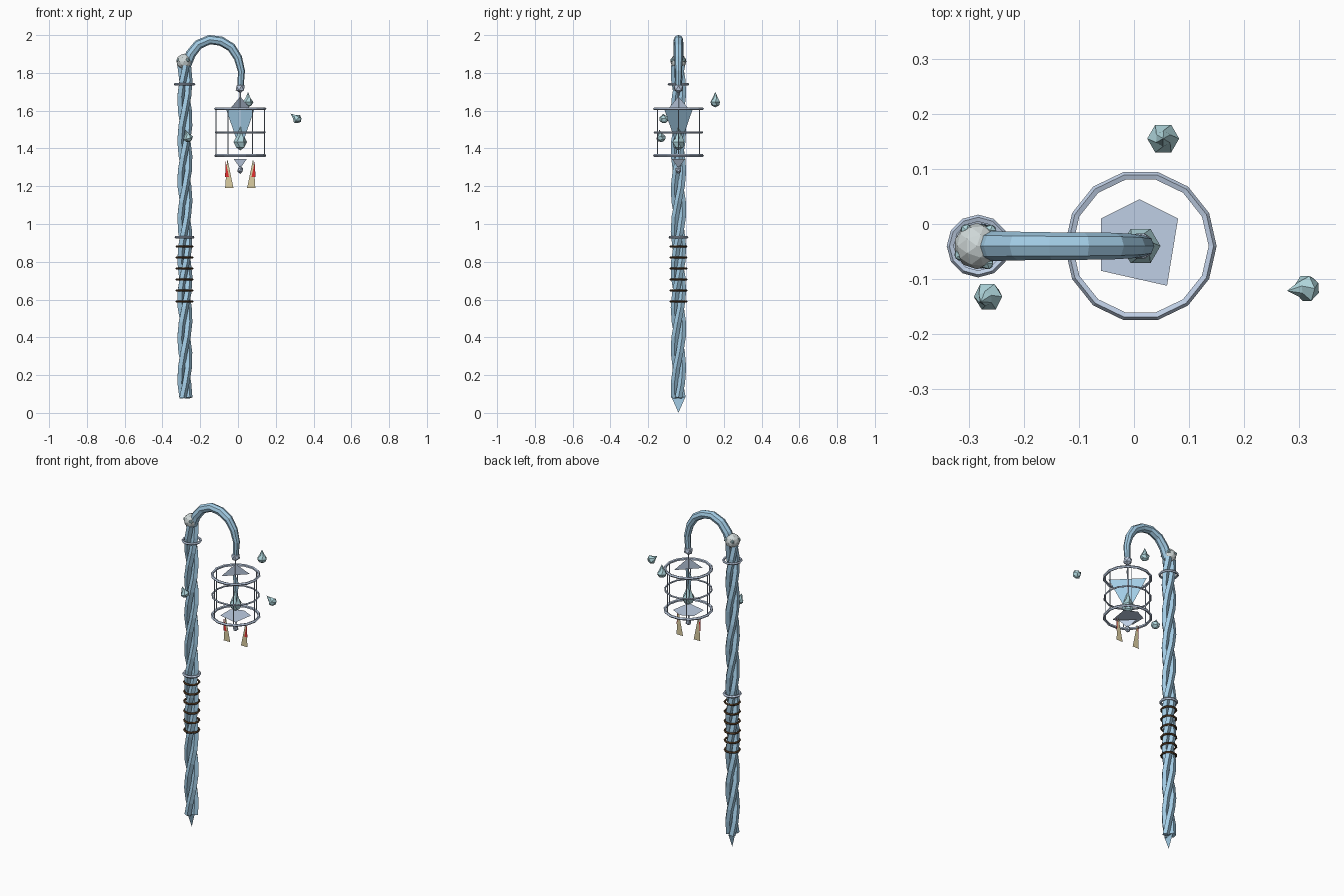
import bpy, bmesh, math
from mathutils import Vector, Matrix

if "Cube" in bpy.data.objects:
    bpy.data.objects.remove(bpy.data.objects["Cube"])


def mat(name, col):
    m = bpy.data.materials.new(name)
    m.diffuse_color = (*col, 1)
    m.use_nodes = True
    m.node_tree.nodes["Principled BSDF"].inputs["Base Color"].default_value = m.diffuse_color
    return m


ICE = mat("ice_blue", (0.36, 0.60, 0.78))
SILVER = mat("silver_blue", (0.52, 0.62, 0.78))
GEM = mat("crystal_teal", (0.42, 0.66, 0.70))
STONE = mat("pale_stone", (0.62, 0.68, 0.68))
LEATHER = mat("dark_leather", (0.10, 0.05, 0.02))
PAPER = mat("tan_paper", (0.72, 0.62, 0.36))
RED = mat("red_mark", (0.75, 0.03, 0.03))

SX, CY, LX = -0.283, -0.04, 0.012     # shaft x, common y, lantern x


def finish(name, bm, material, fix=True):
    if fix:
        bmesh.ops.recalc_face_normals(bm, faces=bm.faces)
    me = bpy.data.meshes.new(name)
    bm.to_mesh(me)
    bm.free()
    me.materials.append(material)
    ob = bpy.data.objects.new(name, me)
    bpy.context.collection.objects.link(ob)
    return ob


def tube(name, pts, radii, sides, material, ref):
    """Low-poly tube along a path; ref fixes the section frame."""
    bm = bmesh.new()
    pts = [Vector(p) for p in pts]
    rings = []
    for i, p in enumerate(pts):
        t = (pts[min(i + 1, len(pts) - 1)] - pts[max(i - 1, 0)]).normalized()
        u = (Vector(ref) - t * t.dot(Vector(ref))).normalized()
        v = t.cross(u)
        r = radii[i] if isinstance(radii, list) else radii
        rings.append([bm.verts.new(p + r * (math.cos(a) * u + math.sin(a) * v))
                      for a in (2 * math.pi * k / sides for k in range(sides))])
    for a, b in zip(rings, rings[1:]):
        for k in range(sides):
            bm.faces.new((a[k], a[(k + 1) % sides], b[(k + 1) % sides], b[k]))
    bm.faces.new(rings[0])
    bm.faces.new(rings[-1])
    return finish(name, bm, material)


def ring(name, c, R, r, material, n=12, m=5):
    bm = bmesh.new()
    g = [[bm.verts.new((c[0] + (R + r * math.cos(b)) * math.cos(a),
                        c[1] + (R + r * math.cos(b)) * math.sin(a),
                        c[2] + r * math.sin(b)))
          for b in (2 * math.pi * j / m for j in range(m))]
         for a in (2 * math.pi * i / n for i in range(n))]
    for i in range(n):
        for j in range(m):
            bm.faces.new((g[i][j], g[(i + 1) % n][j],
                          g[(i + 1) % n][(j + 1) % m], g[i][(j + 1) % m]))
    return finish(name, bm, material)


def ball(name, c, r, material, sub=1, sz=1):
    bm = bmesh.new()
    bmesh.ops.create_icosphere(bm, subdivisions=sub, radius=r,
                               matrix=Matrix.Translation(c) @ Matrix.Diagonal((1, 1, sz, 1)))
    return finish(name, bm, material)


def crystal(name, c, r, low, high, tilt=(0, 0)):
    """Six-sided shard: point above, blunt point below."""
    bm = bmesh.new()
    M = Matrix.Translation(c) @ Matrix.Rotation(tilt[0], 4, 'Y') @ Matrix.Rotation(tilt[1], 4, 'X')
    rows = [[bm.verts.new(M @ Vector((q * math.cos(a), q * math.sin(a), z)))
             for a in (math.pi / 3 * k + o for k in range(6))]
            for q, z, o in ((r * 0.7, -low * 0.65, 0.5), (r, 0, 0), (r * 0.5, high * 0.4, 0.5))]
    bot = bm.verts.new(M @ Vector((0, 0, -low)))
    top = bm.verts.new(M @ Vector((0, 0, high)))
    for k in range(6):
        n = (k + 1) % 6
        bm.faces.new((rows[0][k], rows[0][n], bot))
        bm.faces.new((rows[2][k], rows[2][n], top))
        for a, b in zip(rows, rows[1:]):
            bm.faces.new((a[k], a[n], b[n], b[k]))
    return finish(name, bm, GEM)


def plate(name, pts, material):
    bm = bmesh.new()
    bm.faces.new([bm.verts.new(p) for p in pts])
    return finish(name, bm, material, False)


# Shaft: three coarse strands twisted together
N, Z0, Z1 = 22, 0.08, 1.84
for s in range(3):
    path = []
    for i in range(N + 1):
        a = 2 * math.pi * (s / 3 + 2.8 * i / N)
        path.append((SX + 0.022 * math.cos(a), CY + 0.022 * math.sin(a), Z0 + (Z1 - Z0) * i / N))
    tube(f"shaft_strand_{s}", path, 0.020, 5, ICE, (1, 0, 0))

# Thin blade at the foot
plate("foot_spike", [(SX, CY - 0.037, 0.085), (SX, CY, 0), (SX, CY + 0.037, 0.085)], ICE)

# Hook, tapering slightly to the lantern
hook = [(-0.275, 1.84), (-0.25, 1.90), (-0.21, 1.95), (-0.15, 1.976), (-0.09, 1.968),
        (-0.035, 1.935), (0.0, 1.88), (0.018, 1.81), (0.014, 1.73)]
tube("hook", [(x, CY, z) for x, z in hook],
     [0.027, 0.027, 0.026, 0.025, 0.025, 0.024, 0.022, 0.019, 0.016], 8, ICE, (0, 1, 0))
ball("hook_end_knob", (LX, CY, 1.72), 0.027, SILVER)

# Finial stone with studs
ball("finial_stone", (SX - 0.002, CY, 1.86), 0.042, STONE, 2)
for i, a in enumerate((0.9, 2.2, 3.6, 5.2)):
    ball(f"finial_stud_{i}", (SX + 0.036 * math.cos(a), CY + 0.036 * math.sin(a), 1.868), 0.012, GEM)

# Collars and grip bindings
ring("upper_collar", (SX, CY, 1.74), 0.050, 0.007, SILVER)
ring("middle_collar", (SX, CY, 0.93), 0.045, 0.008, SILVER)
for i in range(6):
    ring(f"grip_binding_{i}", (SX, CY, 0.59 + 0.058 * i), 0.042, 0.006, LEATHER)

# Lantern cage
for name, z, r in (("top", 1.61, 0.008), ("middle", 1.485, 0.005), ("bottom", 1.362, 0.008)):
    ring(f"cage_ring_{name}", (LX, CY, z), 0.130, r, SILVER, 14)
for k in range(6):
    a = k * math.pi / 3
    x, y = LX + 0.128 * math.cos(a), CY + 0.128 * math.sin(a)
    tube(f"cage_bar_{k}", [(x, y, 1.362), (x, y, 1.61)], 0.003, 4, SILVER, (1, 0, 0))

# Flat diagonal panels, floor plate and hanging rod
def diagonal(name, w, za, zb, sy, material):
    d = w * 0.7071 / 2
    plate(name, [(LX - d, CY - sy * d, za), (LX + d, CY + sy * d, za), (LX, CY, zb)], material)


diagonal("cage_cap", 0.16, 1.607, 1.675, 1, SILVER)
diagonal("cage_panel", 0.21, 1.605, 1.39, -1, ICE)
diagonal("cage_base_fin", 0.10, 1.345, 1.295, -1, SILVER)
plate("cage_floor", [(x, y, 1.36) for x, y in
      ((-0.06, -0.085), (0.06, -0.112), (0.08, 0.01), (0.01, 0.045), (-0.06, 0.01))], SILVER)
tube("hanging_rod", [(LX, CY, 1.48), (LX, CY, 1.71)], 0.004, 5, SILVER, (1, 0, 0))
ball("pendant_bead", (LX, CY, 1.286), 0.017, SILVER, 1, 1.2)

# Crystals: one in the cage, three floating
crystal("cage_crystal", (LX, CY, 1.435), 0.036, 0.045, 0.09)
crystal("floating_crystal_a", (0.053, 0.155, 1.645), 0.029, 0.027, 0.055)
crystal("floating_crystal_b", (0.312, -0.117, 1.557), 0.026, 0.026, 0.044, (-0.9, 0.1))
crystal("floating_crystal_c", (-0.265, -0.132, 1.457), 0.027, 0.025, 0.045, (-0.3, 0.2))

# Paper tags with red corners
for name, s in (("left", -1), ("right", 1)):
    def X(v): return LX + s * v
    plate(f"paper_tag_{name}", [(X(0.070), CY, 1.335), (X(0.080), CY, 1.19),
                                (X(0.036), CY, 1.19), (X(0.066), CY, 1.335)], PAPER)
    plate(f"tag_mark_{name}", [(X(0.078), CY - 0.002, 1.335), (X(0.080), CY - 0.002, 1.25),
                               (X(0.060), CY - 0.002, 1.25)], RED)
